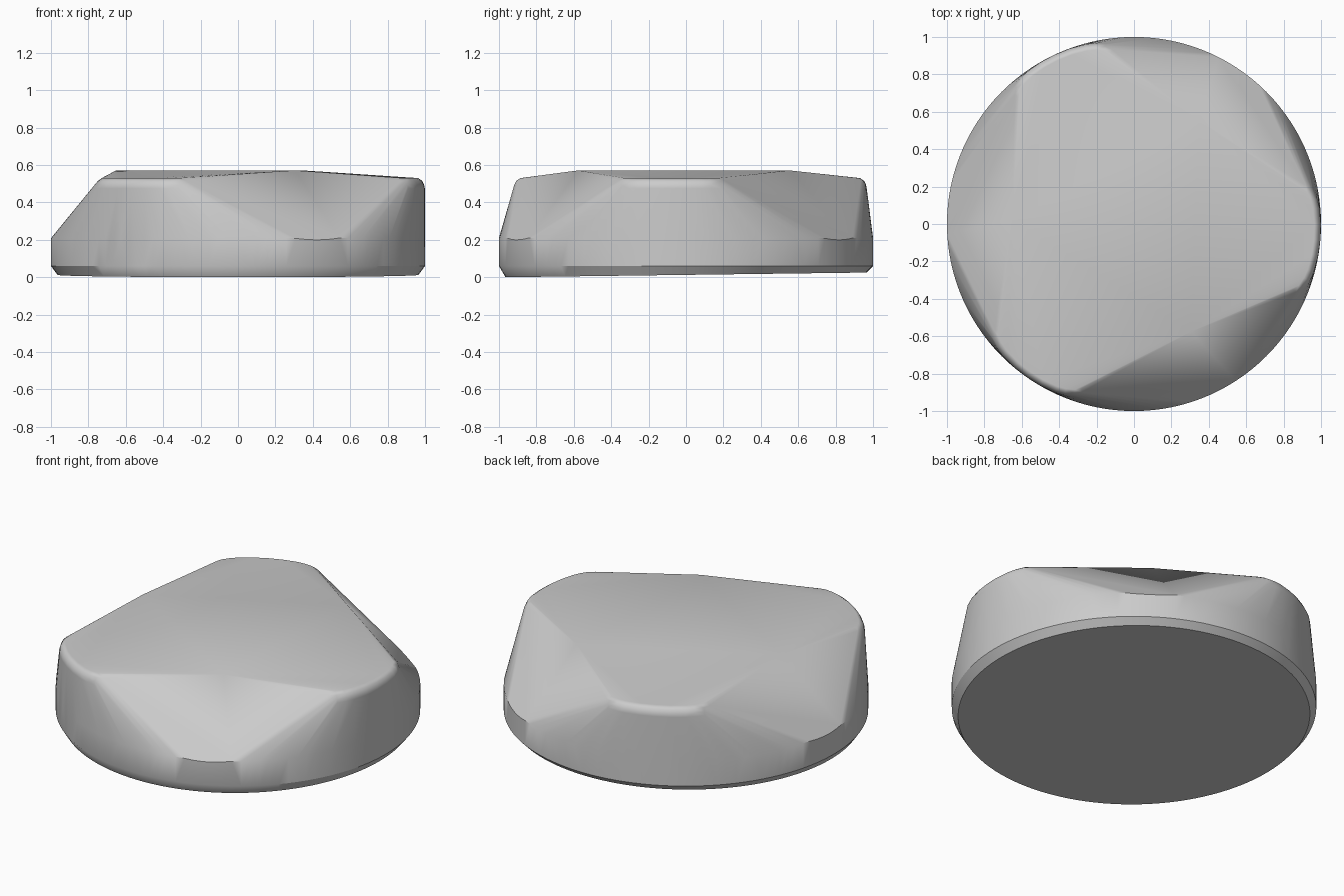
import bpy, bmesh
from math import radians, cos, sin, pi

old = bpy.data.objects.get("Cube")
if old:
    bpy.data.objects.remove(old, do_unlink=True)

# Material
grey = bpy.data.materials.new("plain_grey")
grey.use_nodes = True
colour = (0.6, 0.6, 0.6, 1)
grey.diffuse_color = colour
grey.node_tree.nodes["Principled BSDF"].inputs["Base Color"].default_value = colour

SEGMENTS = 120
TWIST = -5          # turn of the whole three-lobed form, in degrees
SLOPE = 1.05        # steepness of the three cut facets
RIM = 0.21          # height of the facet's lower edge
HALF_EDGE = 8       # half-width of that edge, in degrees

bm = bmesh.new()


def polar(radius, degrees, z):
    a = radians(degrees)
    return bm.verts.new((radius * cos(a), radius * sin(a), z))


# Round base: chamfered, slightly tilted underside and upright wall
for i in range(SEGMENTS):
    deg = i * 360 / SEGMENTS
    polar(0.965, deg, 0.0125 * (1 + sin(radians(deg))))
    polar(1, deg, 0.06)
    # wall top dips slightly where a flat facet meets the round wall
    off = (deg - TWIST) % 120 - 60
    dip = max(0, cos(radians(off)) - cos(radians(HALF_EDGE)))
    polar(1, deg, RIM - SLOPE * dip)

# Three lobes with rounded upper rims, and the top corners between them
outline = [(0, 1), (5, 0.999), (10, 0.995), (13, 0.988), (16, 0.975), (18, 0.955)]
rim_profile = [(0, 0.475), (0.004, 0.495), (0.014, 0.515), (0.035, 0.53)]
for lobe in range(3):
    middle = TWIST + lobe * 120
    for inset, z in rim_profile:
        for off, radius in outline:
            for side in ((1, -1) if off else (1,)):
                polar(radius - inset, middle + side * off * (1 - inset), z)
    polar(0.652, lobe * 120 + 58, 0.571)

# Skin the form and merge flat areas
hull = bmesh.ops.convex_hull(bm, input=bm.verts[:])
loose = {g for g in hull["geom_interior"] + hull["geom_unused"]
         if isinstance(g, bmesh.types.BMVert)}
bmesh.ops.delete(bm, geom=list(loose), context="VERTS")
bmesh.ops.dissolve_limit(bm, angle_limit=radians(0.6),
                         verts=bm.verts[:], edges=bm.edges[:])
bmesh.ops.recalc_face_normals(bm, faces=bm.faces[:])

mesh = bpy.data.meshes.new("faceted_stone")
bm.to_mesh(mesh)
bm.free()
mesh.materials.append(grey)
stone = bpy.data.objects.new("faceted_stone", mesh)
bpy.context.collection.objects.link(stone)

# Smooth shading with crisp facet edges
bpy.ops.object.select_all(action="DESELECT")
stone.select_set(True)
bpy.context.view_layer.objects.active = stone
bpy.ops.object.shade_smooth_by_angle(angle=radians(32))
weighted = stone.modifiers.new("even_shading", "WEIGHTED_NORMAL")
weighted.keep_sharp = True
